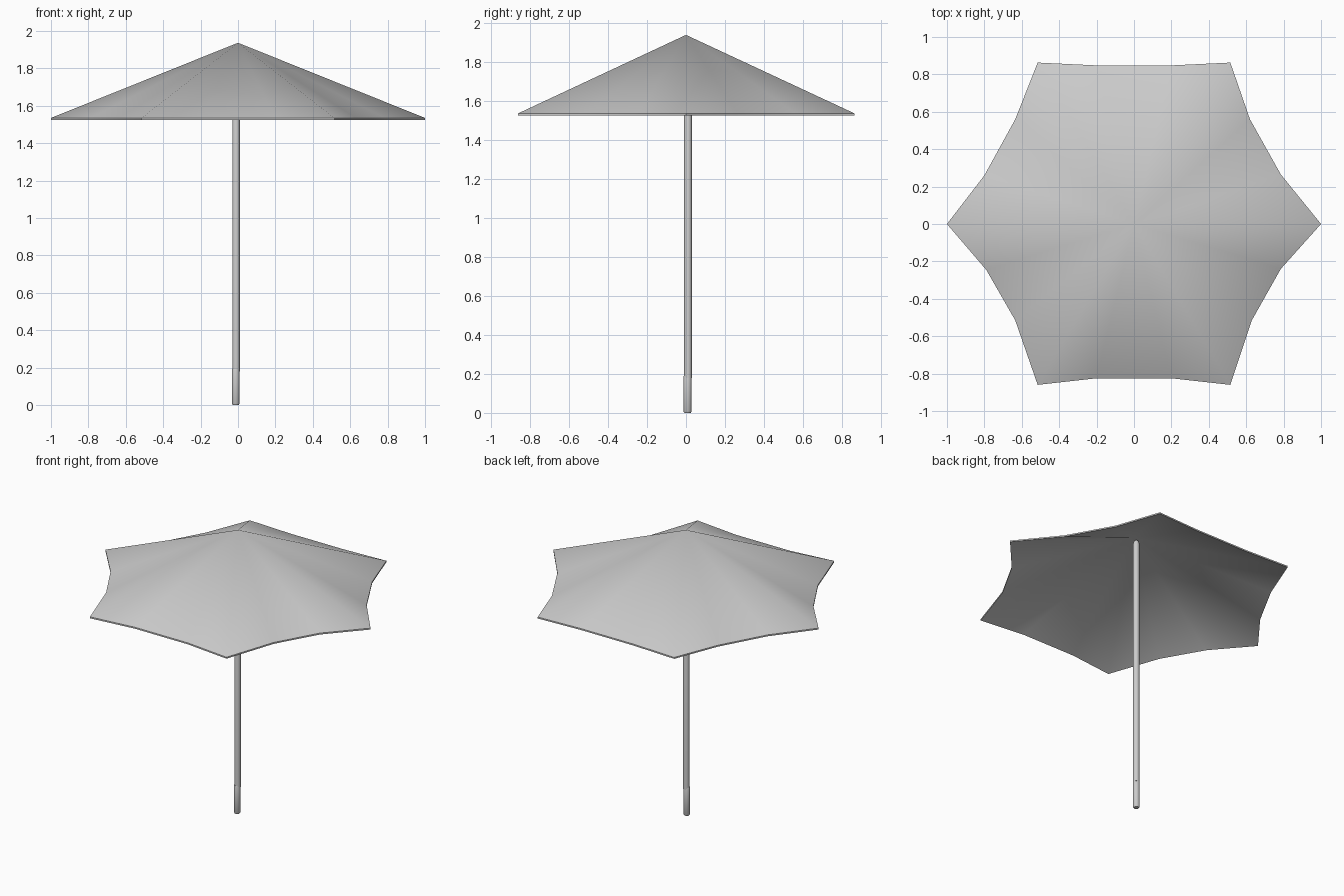
import bpy, bmesh, math

if "Cube" in bpy.data.objects:
    bpy.data.objects.remove(bpy.data.objects["Cube"])

# Canopy rim seen from above: six tips with two drawn-in points between each pair
RIM = [(1, 0), (0.785, 0.265), (0.62, 0.56), (0.515, 0.863), (0.2, 0.848), (-0.2, 0.848),
       (-0.515, 0.863), (-0.635, 0.56), (-0.8, 0.26), (-1, 0), (-0.79, -0.245), (-0.635, -0.515),
       (-0.515, -0.86), (-0.2, -0.825), (0.2, -0.825), (0.515, -0.86), (0.63, -0.515), (0.785, -0.24)]


def finish(name, bm, angle):
    bmesh.ops.recalc_face_normals(bm, faces=bm.faces)
    mesh = bpy.data.meshes.new(name)
    bm.to_mesh(mesh)
    bm.free()
    obj = bpy.data.objects.new(name, mesh)
    bpy.context.collection.objects.link(obj)
    bpy.ops.object.select_all(action='DESELECT')
    obj.select_set(True)
    bpy.context.view_layer.objects.active = obj
    bpy.ops.object.shade_smooth_by_angle(angle=math.radians(angle))
    return obj


def canopy():
    # Thin cloth: an upper and a lower fan joined along the rim
    bm = bmesh.new()
    rings = []
    for apex_z, rim_z in ((1.937, 1.535), (1.927, 1.525)):
        apex = bm.verts.new((0, 0, apex_z))
        ring = [bm.verts.new((x, y, rim_z)) for x, y in RIM]
        for i, v in enumerate(ring):
            bm.faces.new((apex, v, ring[(i + 1) % len(ring)]))
        rings.append(ring)
    a, b = rings
    for i in range(len(a)):
        j = (i + 1) % len(a)
        bm.faces.new((a[i], b[i], b[j], a[j]))
    finish("canopy", bm, 40)


def rod(name, cx, cy, profile, sides=16):
    # Turned rod from (radius, height) pairs with closed ends
    bm = bmesh.new()
    rings = [[bm.verts.new((cx + r * math.cos(2 * math.pi * k / sides),
                            cy + r * math.sin(2 * math.pi * k / sides), z))
              for k in range(sides)] for r, z in profile]
    for lo, hi in zip(rings, rings[1:]):
        for k in range(sides):
            n = (k + 1) % sides
            bm.faces.new((lo[k], lo[n], hi[n], hi[k]))
    bm.faces.new(rings[0])
    bm.faces.new(rings[-1])
    finish(name, bm, 50)


canopy()
rod("pole", -0.01, 0.01, [(0.02, 0.18), (0.02, 1.88), (0.014, 1.9)])
rod("handle", -0.012, 0.008, [(0.016, 0), (0.021, 0.008), (0.021, 0.185), (0.019, 0.192)])
